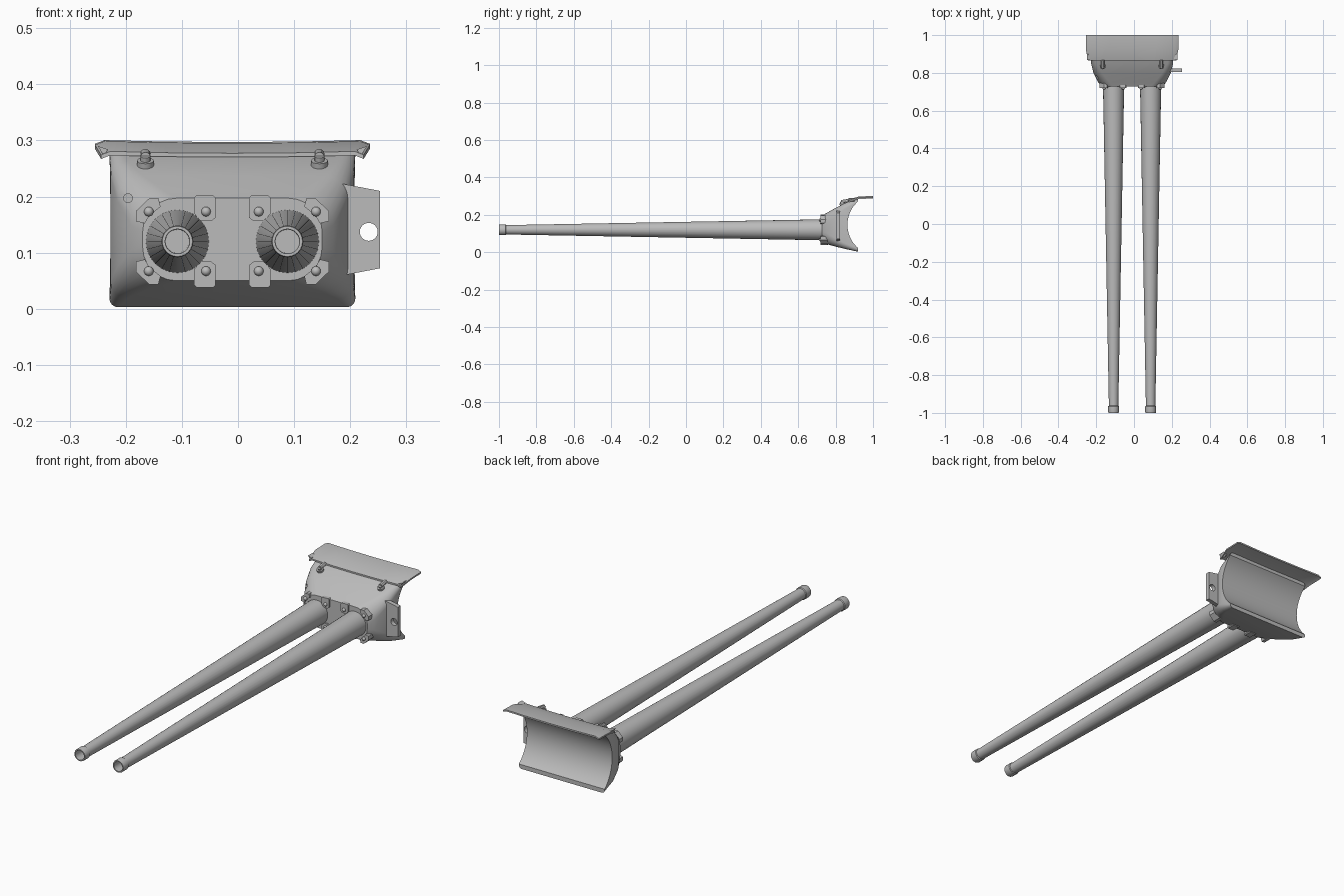
import bpy, bmesh, math
from mathutils import Vector

if "Cube" in bpy.data.objects:
    bpy.data.objects.remove(bpy.data.objects["Cube"])

CX = -0.01                      # symmetry plane of the casting
GUN_X, GUN_Z = 0.098, 0.12      # barrel offset from the plane, barrel height

steel = bpy.data.materials.new("grey steel")
steel.diffuse_color = (0.5, 0.5, 0.5, 1)
steel.use_nodes = True
steel.node_tree.nodes["Principled BSDF"].inputs["Base Color"].default_value = steel.diffuse_color


def finish(name, bm, angle=30):
    bmesh.ops.recalc_face_normals(bm, faces=bm.faces)
    me = bpy.data.meshes.new(name)
    bm.to_mesh(me)
    bm.free()
    ob = bpy.data.objects.new(name, me)
    bpy.context.collection.objects.link(ob)
    me.materials.append(steel)
    smooth(ob, angle)
    return ob


def smooth(ob, angle=30):
    bpy.ops.object.select_all(action='DESELECT')
    bpy.context.view_layer.objects.active = ob
    ob.select_set(True)
    bpy.ops.object.shade_smooth_by_angle(angle=math.radians(angle))


def loft(name, rings, caps=True, angle=30):
    """Skin a list of equally long closed rings of points."""
    bm = bmesh.new()
    vs = [[bm.verts.new(p) for p in r] for r in rings]
    n = len(vs[0])
    for a, b in zip(vs, vs[1:]):
        for i in range(n):
            bm.faces.new((a[i], a[(i + 1) % n], b[(i + 1) % n], b[i]))
    if caps:
        bm.faces.new(vs[0])
        bm.faces.new(vs[-1])
    return finish(name, bm, angle)


def circle(x, y, z, r, n=24):
    return [(x + r * math.cos(2 * math.pi * i / n), y,
             z + r * math.sin(2 * math.pi * i / n)) for i in range(n)]


def prism(name, pts, y0, y1):
    """Extrude an x-z outline along y."""
    return loft(name, [[(x, y, z) for x, z in pts] for y in (y0, y1)])


def rod(name, a, b, r, n=16):
    """Cylinder between two points."""
    a, b = Vector(a), Vector(b)
    bm = bmesh.new()
    bmesh.ops.create_cone(bm, cap_ends=True, segments=n, radius1=r, radius2=r,
                          depth=(b - a).length)
    bm.transform((b - a).to_track_quat('Z', 'Y').to_matrix().to_4x4())
    bmesh.ops.translate(bm, verts=bm.verts, vec=(a + b) / 2)
    return finish(name, bm)


def cut(ob, cutter):
    mod = ob.modifiers.new("cut", 'BOOLEAN')
    mod.operation, mod.solver, mod.object = 'DIFFERENCE', 'EXACT', cutter
    bpy.context.view_layer.objects.active = ob
    bpy.ops.object.modifier_apply(modifier=mod.name)
    bpy.data.objects.remove(cutter)
    smooth(ob)


def rounded_ring(y, hw, z0, z1, r, seg=6):
    zc, hh, pts = (z0 + z1) / 2, (z1 - z0) / 2, []
    for k, (sx, sz) in enumerate(((1, 1), (-1, 1), (-1, -1), (1, -1))):
        for i in range(seg + 1):
            t = math.pi / 2 * (k + i / seg)
            pts.append((CX + sx * (hw - r) + r * math.cos(t), y,
                        zc + sz * (hh - r) + r * math.sin(t)))
    return pts


# Mantlet casting, flaring backwards, hollowed by a trunnion-axis cylinder
mantlet = loft("mantlet", [rounded_ring(*s) for s in (
    (0.728, 0.160, 0.050, 0.197, 0.060),
    (0.750, 0.180, 0.044, 0.209, 0.060),
    (0.800, 0.205, 0.030, 0.237, 0.045),
    (0.850, 0.217, 0.018, 0.263, 0.030),
    (0.920, 0.219, 0.003, 0.288, 0.015))])
cut(mantlet, rod("hollow", (-0.4, 1.028, 0.147), (0.4, 1.028, 0.147), 0.165, 64))
# Sight aperture
cut(mantlet, rod("aperture", (-0.196, 0.70, 0.197), (-0.196, 0.86, 0.197), 0.008))

# Barrels: muzzle collar, tapered tube and blind bore
for side in (-1, 1):
    x = CX + side * GUN_X
    prof = [(-0.60, 0.021), (-1.0, 0.022), (-1.0, 0.027), (-0.995, 0.0285),
            (-0.965, 0.0285), (-0.962, 0.025), (0.60, 0.0535), (0.77, 0.057)]
    loft("barrel", [circle(x, y, GUN_Z, r) for y, r in prof])

    # Bolt pads and bolts at the four corners of each barrel seat
    for sz in (-1, 1):
        def corner(pts, s):
            return [(x + s * px, GUN_Z + sz * pz) for px, pz in pts]
        outer = corner([(0.030, 0.062), (0.034, 0.077), (0.050, 0.077), (0.074, 0.054),
                        (0.074, 0.036), (0.058, 0.032), (0.050, 0.046)], side)
        inner = corner([(0.030, 0.050), (0.030, 0.078), (0.034, 0.082), (0.064, 0.082),
                        (0.068, 0.078), (0.068, 0.042), (0.060, 0.036), (0.040, 0.036)], -side)
        prism("outer_bolt_pad", outer, 0.720, 0.765)
        prism("inner_bolt_pad", inner, 0.720, 0.760)
        for bx in (side * 0.051, -side * 0.051):
            bm = bmesh.new()
            bmesh.ops.create_uvsphere(bm, u_segments=12, v_segments=8, radius=0.0085)
            bmesh.ops.translate(bm, verts=bm.verts,
                                vec=(x + bx, 0.719, GUN_Z + sz * 0.053))
            finish("bolt", bm, 40)

# Rain guard over the top: bent thin plate sagging slightly in the middle
rings = []
for u in (-1, -0.93, -0.5, 0, 0.5, 0.93, 1):
    sag = 0.004 * (1 - u * u)
    drop = 0.007 if abs(u) == 1 else 0
    top = [(0.866, 0.281, 0.234), (0.925, 0.299, 0.245), (1.0, 0.301, 0.245)]
    pts = [(y, z - sag - drop, w) for y, z, w in top]
    pts += [(y, z - 0.007, w) for y, z, w in reversed(pts)]
    rings.append([(CX + u * w, y, z) for y, z, w in pts])
loft("rain_guard", rings)

# Hanging end tabs of the rain guard
for side in (-1, 1):
    prism("guard_end_tab", [(CX + side * px, pz) for px, pz in
          ((0.222, 0.284), (0.240, 0.290), (0.228, 0.271))], 0.868, 0.90)

# Lifting eyes on the sloping roof
for x in (-0.165, 0.145):
    rod("lifting_eye_base", (x, 0.838, 0.252), (x, 0.833, 0.264), 0.015)
    rod("lifting_eye_post", (x, 0.836, 0.258), (x, 0.830, 0.272), 0.009, 12)
    rod("lifting_eye_bar", (x, 0.830, 0.270), (x, 0.868, 0.276), 0.009, 12)

# Side ear with a round hole
ear = prism("side_ear", [(0.170, 0.226), (0.190, 0.222), (0.253, 0.210),
                         (0.253, 0.072), (0.190, 0.060), (0.170, 0.060)], 0.804, 0.824)
cut(ear, rod("ear_hole", (0.233, 0.75, 0.137), (0.233, 0.88, 0.137), 0.016, 24))
